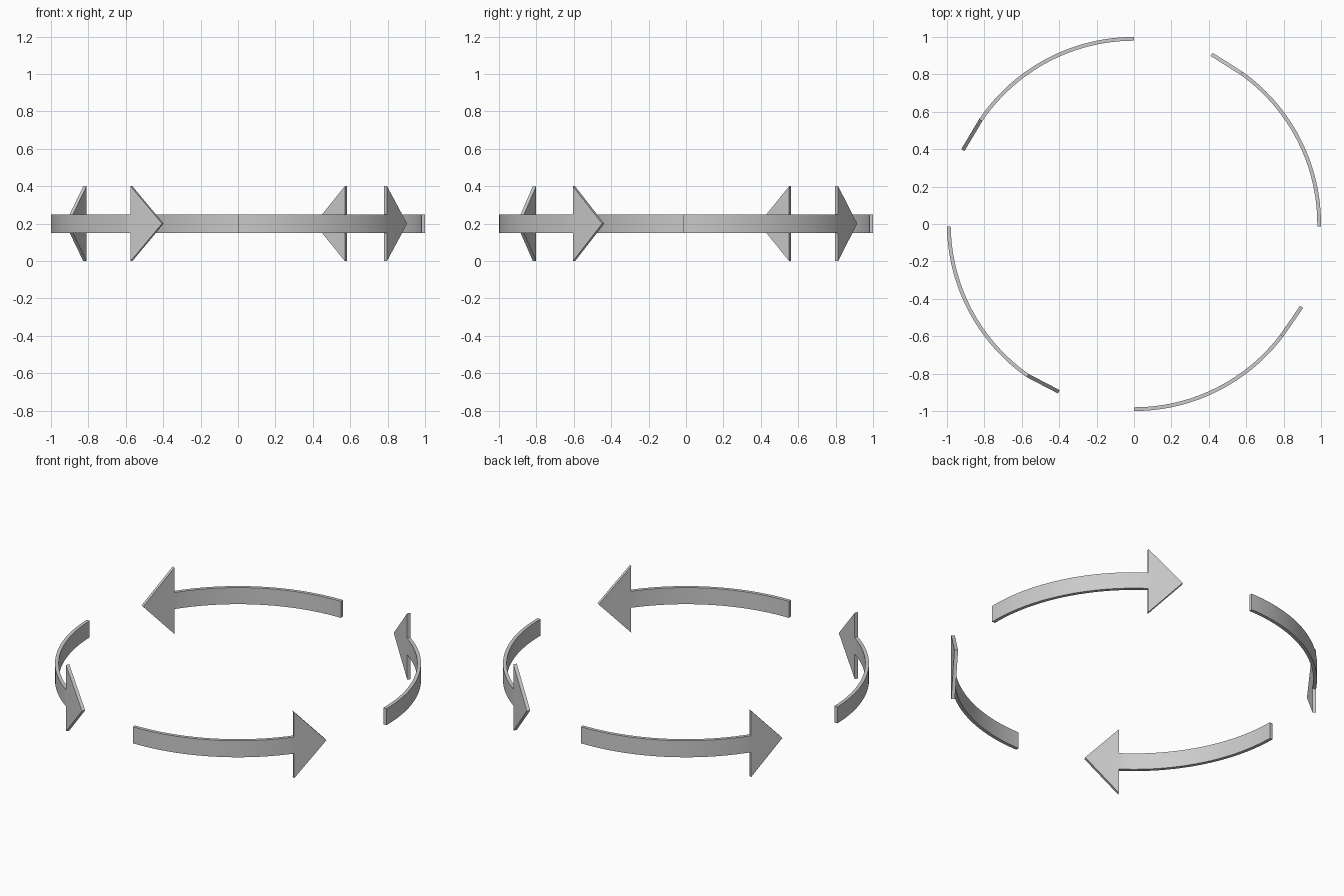
import bpy, bmesh
from math import radians, cos, sin

if "Cube" in bpy.data.objects:
    bpy.data.objects.remove(bpy.data.objects["Cube"])

R = 0.99          # centreline radius of the ring
THICK = 0.02
STEPS = 24


def arrow(name, start, end, tip):
    """Curved band from start to end angle, then a flat triangular head to tip."""
    bm = bmesh.new()
    cols = []
    for i in range(STEPS + 1):
        a = radians(start + (end - start) * i / STEPS)
        x, y = R * cos(a), R * sin(a)
        cols.append([bm.verts.new((x, y, z)) for z in (0.15, 0.25)])
    for (a0, a1), (b0, b1) in zip(cols, cols[1:]):
        bm.faces.new((a0, b0, b1, a1))
    # arrow head
    lo, hi = cols[-1]
    bottom = bm.verts.new((lo.co.x, lo.co.y, 0.0))
    top = bm.verts.new((lo.co.x, lo.co.y, 0.4))
    point = bm.verts.new((tip[0], tip[1], 0.2))
    bm.faces.new((bottom, point, top, hi, lo))
    me = bpy.data.meshes.new(name)
    bm.to_mesh(me)
    bm.free()
    ob = bpy.data.objects.new(name, me)
    bpy.context.collection.objects.link(ob)
    # plate thickness, centred on the sheet
    mod = ob.modifiers.new("thickness", 'SOLIDIFY')
    mod.thickness = THICK
    mod.offset = 0
    bpy.ops.object.select_all(action='DESELECT')
    ob.select_set(True)
    bpy.context.view_layer.objects.active = ob
    bpy.ops.object.modifier_apply(modifier=mod.name)
    bpy.ops.object.shade_smooth_by_angle(angle=radians(30))


# four arrows chasing each other counter-clockwise
arrow("right_arrow", -0.8, 54.4, (0.415, 0.907))
arrow("back_arrow", 90.0, 145.8, (-0.915, 0.395))
arrow("left_arrow", 180.8, 234.9, (-0.402, -0.897))
arrow("front_arrow", 270.0, 322.8, (0.896, -0.443))
